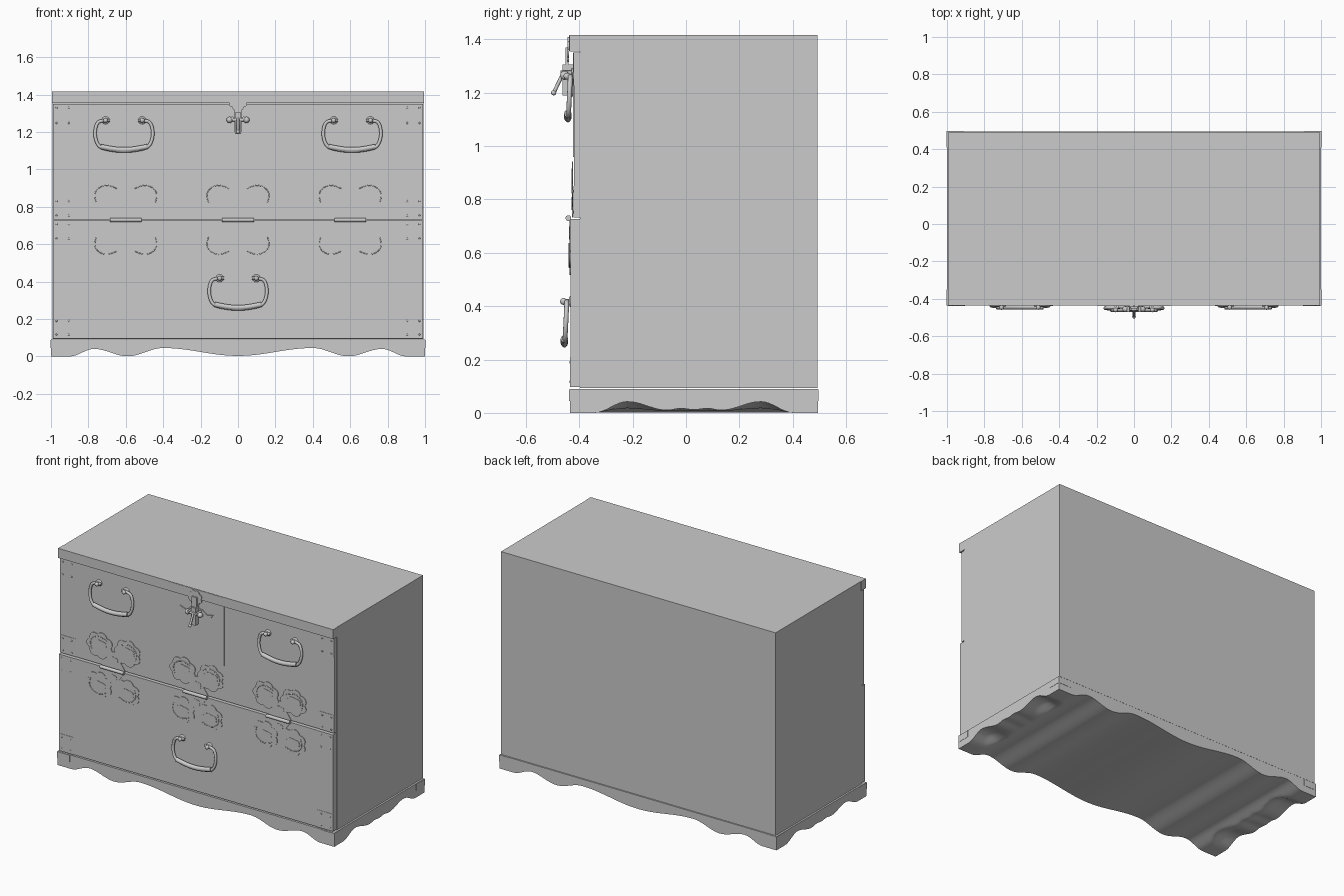
import bpy, bmesh, math
from mathutils import Vector

cube = bpy.data.objects.get("Cube")
if cube:
    bpy.data.objects.remove(cube, do_unlink=True)

grey = bpy.data.materials.new("plain grey")
grey.use_nodes = True
TONE = (0.6, 0.6, 0.6, 1)
grey.diffuse_color = TONE
grey.node_tree.nodes["Principled BSDF"].inputs["Base Color"].default_value = TONE

UPPER_Y, LOWER_Y, LID_Y, BACK_Y = -0.42, -0.433, -0.437, 0.495
SEAM = 0.73


def finish(name, bm, smooth=False):
    bmesh.ops.recalc_face_normals(bm, faces=bm.faces)
    mesh = bpy.data.meshes.new(name)
    bm.to_mesh(mesh)
    bm.free()
    mesh.materials.append(grey)
    obj = bpy.data.objects.new(name, mesh)
    bpy.context.collection.objects.link(obj)
    if smooth:
        bpy.ops.object.select_all(action="DESELECT")
        obj.select_set(True)
        bpy.context.view_layer.objects.active = obj
        bpy.ops.object.shade_smooth_by_angle(angle=math.radians(40))
    return obj


def box(name, low, high):
    bm = bmesh.new()
    bmesh.ops.create_cube(bm, size=1)
    for v in bm.verts:
        v.co = [l + (c + 0.5) * (h - l) for l, h, c in zip(low, high, v.co)]
    return finish(name, bm)


def plate(name, outline, y, thick=0.004):
    """Flat front-facing plate from an (x, z) outline."""
    bm = bmesh.new()
    face = bm.faces.new([bm.verts.new((x, y, z)) for x, z in outline])
    ext = bmesh.ops.extrude_face_region(bm, geom=[face])["geom"]
    for v in ext:
        if isinstance(v, bmesh.types.BMVert):
            v.co.y -= thick
    return finish(name, bm)


def tube(name, points, radius, sides=10, smooth_path=True):
    """Round bar along a path."""
    curve = bpy.data.curves.new(name, "CURVE")
    curve.dimensions = "3D"
    spline = curve.splines.new("NURBS" if smooth_path else "POLY")
    spline.points.add(len(points) - 1)
    for p, co in zip(spline.points, points):
        p.co = (*co, 1)
    if smooth_path:
        spline.use_endpoint_u = True
        spline.order_u = 3
    curve.bevel_depth = radius
    curve.bevel_resolution = max(0, sides // 2 - 2)
    curve.use_fill_caps = True
    curve.materials.append(grey)
    obj = bpy.data.objects.new(name, curve)
    bpy.context.collection.objects.link(obj)
    return obj


def ball(name, centre, radius, squash=1.0):
    bm = bmesh.new()
    bmesh.ops.create_uvsphere(bm, u_segments=12, v_segments=8, radius=radius)
    for v in bm.verts:
        v.co.y *= squash
        v.co += Vector(centre)
    return finish(name, bm, True)


def wave(t, knots):
    """Cosine-eased height between (position, height) knots."""
    for (a, ha), (b, hb) in zip(knots, knots[1:]):
        if a <= t <= b:
            k = (1 - math.cos(math.pi * (t - a) / (b - a))) / 2
            return ha + (hb - ha) * k
    return 0.0


# Carcass, lid overhang and the two stacked fronts
box("carcass", (-0.992, -0.397, 0.093), (0.992, BACK_Y - 0.003, 1.417))
box("lid_front", (-0.994, LID_Y, 1.355), (0.994, -0.39, 1.417))
box("upper_front", (-0.99, UPPER_Y, SEAM + 0.003), (0.99, -0.39, 1.35))
box("lower_front", (-0.99, LOWER_Y, 0.097), (0.99, -0.39, SEAM - 0.003))

# Plinth: solid slab whose underside follows the scalloped aprons
FRONT_WAVE = [(0, 0.003), (0.4, 0.045), (0.59, 0.001), (0.77, 0.04), (0.9, 0)]
SIDE_WAVE = [(0, 0.012), (0.05, 0.017), (0.1, 0.01), (0.25, 0.042), (0.375, 0)]
NX, NY = 120, 70
bm = bmesh.new()
bmesh.ops.create_grid(bm, x_segments=NX, y_segments=NY, size=1)
for v in bm.verts:
    v.co.y = 0.03 + v.co.y * 0.465
    fade = min(1, max(0, (abs(v.co.x) - 0.8) / 0.12))
    v.co.z = max(wave(abs(v.co.x), FRONT_WAVE),
                 fade * wave(abs(v.co.y - 0.03), SIDE_WAVE))
rim = [e for e in bm.edges if e.is_boundary]
ext = bmesh.ops.extrude_edge_only(bm, edges=rim)["geom"]
for v in ext:
    if isinstance(v, bmesh.types.BMVert):
        v.co.z = 0.09
bmesh.ops.contextual_create(bm, geom=[e for e in ext if isinstance(e, bmesh.types.BMEdge)])
finish("plinth", bm, True)

# Corner irons on the plinth and fronts, with rivets
for s, side in ((-1, "right"), (1, "left")):
    for y0, y1, end in ((LID_Y, -0.35, "front"), (0.41, 0.497, "back")):
        x0, x1 = sorted((s * 0.998, s * 1.0015))
        box(f"plinth_side_iron_{end}_{side}", (x0, y0, 0.045), (x1, y1, 0.088))
    for y, end in ((-0.438, "front"), (0.4935, "back")):
        x0, x1 = sorted((s * 0.91, s * 1.0))
        box(f"plinth_iron_{end}_{side}", (x0, y, 0.045), (x1, y + 0.003, 0.088))
    x0, x1 = sorted((s * 0.88, s * 0.99))
    for name, y, z0, z1 in (("upper_top", UPPER_Y, 1.228, 1.35),
                            ("upper_low", UPPER_Y, SEAM + 0.003, 0.85),
                            ("lower_top", LOWER_Y, 0.61, SEAM - 0.003),
                            ("lower_low", LOWER_Y, 0.097, 0.21)):
        box(f"{name}_iron_{side}", (x0, y - 0.002, z0), (x1, y, z1))
        for rx in (0.905, 0.97):
            for rz in (z0 + 0.02, z1 - 0.02):
                ball(f"{name}_rivet_{side}", (s * rx, y - 0.002, rz), 0.005, 0.5)

# Central lock panel on the upper front and lid
box("lock_panel", (-0.195, UPPER_Y - 0.003, 0.96), (0.195, UPPER_Y, 1.35))
box("lid_plate", (-0.195, LID_Y - 0.002, 1.357), (0.195, LID_Y, 1.415))


def cloud(cx, cz, rx, rz, lobes=7, phase=0.0):
    """Scalloped blossom outline."""
    pts = []
    for i in range(lobes * 8):
        a = 2 * math.pi * i / (lobes * 8)
        r = 0.84 + 0.16 * abs(math.sin(lobes * a / 2 + phase))
        pts.append((cx + rx * r * math.cos(a), cz + rz * r * math.sin(a)))
    return pts


# Blossom hinges: four scalloped leaves around a waist, plus a barrel
for hx in (-0.6, 0, 0.6):
    for up, y in ((1, UPPER_Y - 0.003), (-1, LOWER_Y)):
        for s in (-1, 1):
            cx, cz = hx + s * 0.1, SEAM + up * 0.127
            plate("hinge_leaf", cloud(cx, cz, 0.096, 0.087), y)
            plate("hinge_leaf_boss", cloud(cx, cz + up * 0.005, 0.055, 0.032, 5), y - 0.004, 0.002)
            swirl = [(cx + s * 0.07 * math.cos(a), y - 0.004, cz + up * 0.06 * math.sin(a))
                     for a in (-0.6, 0, 0.6, 1.2, 1.8, 2.4)]
            tube("hinge_leaf_vein", swirl, 0.0025, 6)
        waist = [(-0.085, 0), (0.085, 0), (0.05, 0.05), (0.075, 0.085),
                 (0, 0.11), (-0.075, 0.085), (-0.05, 0.05)]
        plate("hinge_waist", [(hx + x, SEAM + up * (z + 0.003)) for x, z in waist], y, 0.0035)
        plate("hinge_heart", cloud(hx, SEAM + up * 0.055, 0.035, 0.025, 5), y - 0.0035, 0.002)
    tube("hinge_barrel", [(hx - 0.085, -0.441, SEAM), (hx + 0.085, -0.441, SEAM)], 0.011, 10, False)


def handle(name, cx, y, pivot_z):
    """Drop handle: pivots, bent bail and thick grip."""
    bail = [(0.075, -0.012, 0), (0.11, -0.014, 0), (0.145, -0.014, -0.01),
            (0.158, -0.017, -0.075), (0.14, -0.02, -0.135), (0.105, -0.022, -0.153)]
    half = [(cx + x, y + dy, pivot_z + z) for x, dy, z in bail]
    mirrored = [(2 * cx - x, yy, z) for x, yy, z in half]
    tube(name + "_bail", half + [(cx, y - 0.023, pivot_z - 0.168)] + mirrored[::-1], 0.009)
    grip = [(cx + 0.125 * k, y - 0.023, pivot_z - 0.158 + 0.018 * k * k)
            for k in (-1, -0.5, 0, 0.5, 1)]
    tube(name + "_grip", grip, 0.014)
    for s in (-1, 1):
        px = cx + s * 0.098
        ball(name + "_rosette", (px, y, pivot_z), 0.021, 0.3)
        tube(name + "_post", [(px, y, pivot_z), (px, y - 0.03, pivot_z)], 0.008, 8, False)
        ball(name + "_knob", (px, y - 0.026, pivot_z), 0.013)


handle("upper_handle_right", -0.61, UPPER_Y, 1.262)
handle("upper_handle_left", 0.61, UPPER_Y, 1.262)
handle("lower_handle", 0, LOWER_Y, 0.418)

# Lock: winged escutcheon, hasp, cross bar and hanging key
LY = UPPER_Y - 0.003
wing = [(0, 1.185), (0.04, 1.195), (0.075, 1.235), (0.1, 1.245), (0.12, 1.275),
        (0.08, 1.262), (0.045, 1.285), (0, 1.295)]
plate("lock_escutcheon", wing + [(-x, z) for x, z in wing[-2:0:-1]], LY, 0.006)
plate("hasp_blossom", cloud(0, 1.362, 0.05, 0.05, 8), LID_Y - 0.002, 0.005)
box("hasp_strap", (-0.018, -0.452, 1.20), (0.018, -0.44, 1.37))
box("lock_body", (-0.016, -0.462, 1.19), (0.016, LY, 1.305))
tube("lock_bar", [(-0.05, -0.455, 1.265), (0.05, -0.455, 1.265)], 0.009, 10, False)
for s in (-1, 1):
    ball("lock_bar_end", (s * 0.045, -0.455, 1.265), 0.017)
    tube("lock_staple", [(s * 0.03, LY, 1.275), (s * 0.03, -0.47, 1.275)], 0.008, 8, False)
tube("lock_key", [(0, -0.46, 1.275), (0, -0.498, 1.195)], 0.007, 8, False)
ball("lock_key_tip", (0, -0.496, 1.2), 0.01)
